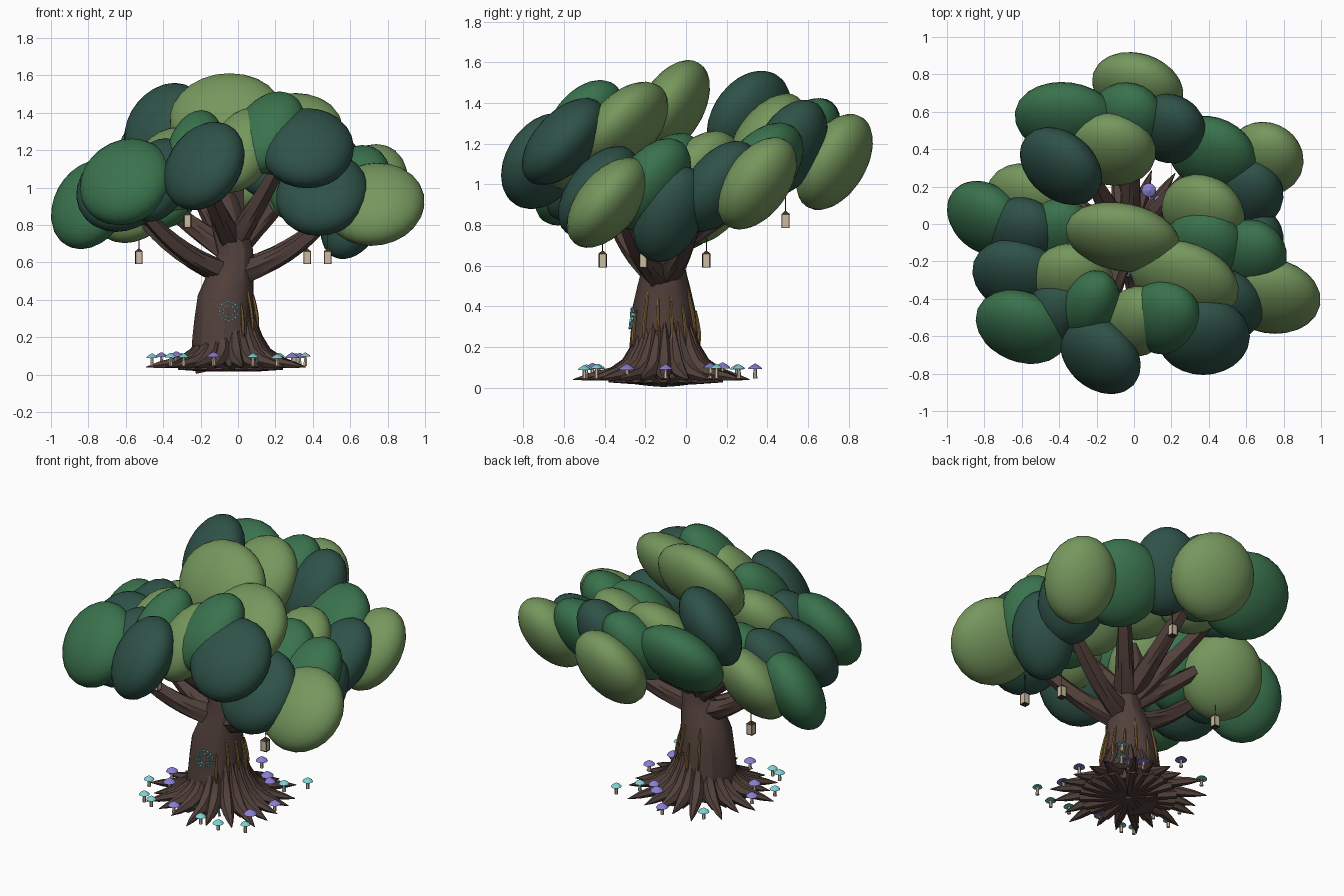
import bpy, bmesh, math, random
from mathutils import Vector, Matrix

random.seed(4)
if "Cube" in bpy.data.objects:
    bpy.data.objects.remove(bpy.data.objects["Cube"], do_unlink=True)


def material(name, rgb):
    m = bpy.data.materials.new(name)
    m.use_nodes = True
    m.diffuse_color = (*rgb, 1)
    m.node_tree.nodes["Principled BSDF"].inputs["Base Color"].default_value = (*rgb, 1)
    return m


BARK = material("brown bark", (0.085, 0.052, 0.044))
LIGHT = material("light leaf green", (0.18, 0.31, 0.11))
MID = material("mid leaf green", (0.042, 0.17, 0.075))
DARK = material("dark leaf green", (0.028, 0.085, 0.065))
PURPLE = material("purple cap", (0.25, 0.21, 0.64))
CYAN = material("cyan glow", (0.21, 0.64, 0.66))
CREAM = material("cream", (0.6, 0.5, 0.36))
GOLD = material("amber sap", (0.22, 0.13, 0.04))
METAL = material("dark metal", (0.06, 0.035, 0.025))


def finish(bm, name, mat, angle=40):
    """Turn a bmesh into a shaded object."""
    bmesh.ops.recalc_face_normals(bm, faces=bm.faces)
    mesh = bpy.data.meshes.new(name)
    bm.to_mesh(mesh)
    bm.free()
    mesh.materials.append(mat)
    obj = bpy.data.objects.new(name, mesh)
    bpy.context.collection.objects.link(obj)
    bpy.ops.object.select_all(action="DESELECT")
    obj.select_set(True)
    bpy.context.view_layer.objects.active = obj
    bpy.ops.object.shade_smooth_by_angle(angle=math.radians(angle))


def add_tube(bm, points, radii, sides=8, lobes=0, depth=0.0, twist=0.0):
    """Sweep a ridged ring along a path."""
    points = [Vector(p) for p in points]
    span = points[-1] - points[0]
    ref = span.cross(Vector((0, 0, 1)))
    ref = ref.normalized() if ref.length > 0.2 * span.length else Vector((1, 0, 0))
    rings = []
    for i, (p, r) in enumerate(zip(points, radii)):
        t = (points[min(i + 1, len(points) - 1)] - points[max(i - 1, 0)]).normalized()
        u = (ref - t * ref.dot(t)).normalized()
        v = t.cross(u)
        ring = []
        for k in range(sides):
            a = math.tau * k / sides
            rr = r * (1 + depth * math.cos(lobes * a + twist * i))
            ring.append(bm.verts.new(p + (u * math.cos(a) + v * math.sin(a)) * rr))
        rings.append(ring)
    for a, b in zip(rings, rings[1:]):
        for k in range(sides):
            n = (k + 1) % sides
            bm.faces.new((a[k], a[n], b[n], b[k]))
    bm.faces.new(rings[0])
    bm.faces.new(rings[-1])


def add_cone(bm, pos, r1, r2, depth, sides, spin=0.0, tilt=0.0):
    """Cone or prism standing with its base at pos."""
    m = (Matrix.Translation(pos) @ Matrix.Rotation(spin, 4, "Z") @ Matrix.Rotation(tilt, 4, "X")
         @ Matrix.Translation((0, 0, depth / 2)))
    bmesh.ops.create_cone(bm, cap_ends=True, segments=sides, radius1=r1, radius2=r2, depth=depth, matrix=m)


# Trunk: tilted foot, swollen belly, leaning and narrowing upward
bm = bmesh.new()
trunk = [(-.055, .042, .17), (-.075, .13, .172), (-.075, .2, .165), (-.072, .3, .157), (-.065, .4, .15),
         (-.043, .5, .128), (-.02, .58, .108), (-.015, .66, .096), (-.045, .78, .092), (-.08, .93, .08),
         (-.1, 1.08, .01)]
add_tube(bm, [(x, -.11, z) for x, z, r in trunk], [r for x, z, r in trunk], 24, 8, .025, .25)
finish(bm, "trunk", BARK, 25)

# Roots: flaring spikes all around the base, with an underside spoke each
bm = bmesh.new()
COUNT = 21
for i in range(COUNT):
    a = math.tau * (i + random.uniform(-.25, .25)) / COUNT
    reach = random.uniform(.39, .47)
    d = Vector((math.cos(a), math.sin(a), 0))
    c = Vector((-.04, -.1, 0))
    upper = ((.12, .33), (.146, .2), (.185, .115), (.26, .07), (reach * .84, .052), (reach, .04))
    lower = ((.02, .04), (.14, .042), (.28, .05))
    for profile, radii in ((upper, (.004, .03, .042, .036, .02, .002)), (lower, (.012, .03, .028))):
        add_tube(bm, [c + d * r + Vector((0, 0, z)) for r, z in profile], radii, 6)
finish(bm, "roots", BARK, 30)

# Branches: ridged limbs sweeping out, then up into the canopy (end point, start height)
bm = bmesh.new()
ends = [((-.55, -.4, .93), .54), ((-.6, -.05, .95), .53), ((-.48, .16, 1), .64), ((-.32, .42, 1.18), .66),
        ((.0, .6, 1.15), .68), ((.36, .33, 1.1), .66), ((.58, .08, .95), .55), ((.55, -.33, .92), .53),
        ((.25, -.4, 1.18), .7), ((-.2, -.55, 1.1), .7)]
for end, height in ends:
    end = Vector(end)
    start = Vector((-.03, -.11, height))
    bend = start.lerp(end, .58)
    bend.z = start.z + (.2 if height < .6 else .5) * (end.z - start.z)
    ts = [k / 9 for k in range(10)]
    path = [start * (1 - t) ** 2 + bend * 2 * t * (1 - t) + end * t * t for t in ts]
    add_tube(bm, path, [.062 - .034 * t for t in ts], 15, 5, .13, .35)
finish(bm, "branches", BARK, 30)

# Foliage: flattened ellipsoids as (x, y, z, half width, turn, tilt), angles in degrees
light_leaves = [(.02, .73, 1.11, .25, -18, 60), (-.12, .4, 1.22, .24, -12, 54), (.7, .35, 1.005, .21, -24, 54),
                (.73, -.385, .91, .27, -10, 51), (.37, .06, 1.04, .23, -30, 52), (.27, -.3, 1.285, .3, -20, 50),
                (-.06, -.07, 1.375, .31, -11, 60), (.02, -.52, 1.2, .18, -35, 54),
                (-.33, -.3, 1.1, .22, -8, 52), (-.56, .12, .93, .24, -28, 54)]
mid_leaves = [(-.36, .56, 1.2, .28, -8, 52), (-.04, .56, 1.2, .2, -28, 52), (.42, .37, 1.08, .25, -26, 52),
              (.62, -.17, 1.0, .2, -28, 54), (.16, -.5, 1.29, .2, -38, 52), (-.23, -.44, 1.19, .15, -20, 52),
              (-.6, -.55, 1.03, .255, -22, 57), (-.4, -.06, 1.0, .2, -12, 52), (-.79, .03, .91, .23, -40, 62),
              (.38, -.12, 1.03, .22, -18, 52)]
dark_leaves = [(-.39, .31, 1.32, .245, -40, 62), (.19, .51, 1.18, .2, -30, 60), (.6, .16, .99, .2, -25, 52),
               (.62, -.08, .855, .18, -48, 61), (-.18, -.7, 1.115, .24, -42, 60), (.37, -.6, 1.21, .25, 0, 47),
               (.45, -.43, .965, .25, -12, 52), (-.62, -.28, .99, .25, -18, 54), (-.43, -.5, 1.04, .17, -25, 52),
               (-.6, -.05, 1.0, .2, -32, 54)]
for label, mat, leaves in (("light", LIGHT, light_leaves), ("mid", MID, mid_leaves), ("dark", DARK, dark_leaves)):
    for i, (x, y, z, half, turn, tilt) in enumerate(leaves):
        bm = bmesh.new()
        m = (Matrix.Translation((x, y, z)) @ Matrix.Rotation(math.radians(turn), 4, "Z")
             @ Matrix.Rotation(math.radians(tilt), 4, "X") @ Matrix.Diagonal((half, .26, .147, 1)))
        bmesh.ops.create_uvsphere(bm, u_segments=24, v_segments=16, radius=1, matrix=m)
        finish(bm, f"{label}_foliage_{i + 1}", mat, 60)

# Lanterns: cream box in a thin metal frame, hung from a rod
glass, frame = bmesh.new(), bmesh.new()
for x, y, z in [(-.53, .1, .59), (.37, -.21, .59), (.48, -.41, .59), (-.27, -.43, .785), (.12, .49, .785)]:
    add_cone(glass, (x, y, z + .003), .026, .026, .064, 4, math.pi / 4)
    add_cone(frame, (x, y, z), .028, .028, .004, 4, math.pi / 4)
    add_cone(frame, (x, y, z + .067), .031, .006, .016, 4, math.pi / 4)
    add_cone(frame, (x, y, z + .08), .0025, .0025, .14, 5)
    for k in range(4):
        a = math.pi / 4 + k * math.pi / 2
        add_cone(frame, (x + .026 * math.cos(a), y + .026 * math.sin(a), z), .0018, .0018, .068, 4)
finish(glass, "lantern_panes", CREAM)
finish(frame, "lantern_frames", METAL)

# Mushrooms: domed caps in two colours among the roots
cyan_spots = [(-.36, -.43), (-.29, -.46), (.21, -.5), (.36, -.44), (.22, .15), (.31, .26), (-.3, .25),
              (-.46, -.24), (.08, -.49)]
purple_spots = [(-.33, -.22), (-.13, -.46), (.29, -.29), (.33, -.1), (.08, .18), (-.07, .34), (-.41, -.08),
                (.14, .12)]
stems = bmesh.new()
for label, mat, spots, size in (("cyan", CYAN, cyan_spots, .032), ("purple", PURPLE, purple_spots, .038)):
    caps = bmesh.new()
    for x, y in spots:
        s = size * random.uniform(.9, 1.05)
        h = random.uniform(.045, .06)
        pos = Vector((x, y, .045))
        add_cone(stems, pos, .011, .008, h, 6)
        for base, r1, r2 in ((0, 1, .85), (.25, .85, .5), (.5, .5, .1)):
            add_cone(caps, pos + Vector((0, 0, h - .004 + s * base)), s * r1, s * r2, s * .25, 12)
    finish(caps, f"{label}_mushroom_caps", mat, 60)
finish(stems, "mushroom_stems", CREAM)

# Crystals: small slender spikes near the trunk foot
bm = bmesh.new()
for x, y in [(-.08, .14), (.1, -.33), (-.27, -.32), (.2, -.02)]:
    add_cone(bm, (x, y, .04), .009, .001, .08, 5, x, .2)
finish(bm, "crystals", CYAN, 20)

# Amber sap: thin runs down the bark on the left side and back
bm = bmesh.new()
for i in range(8):
    a = math.radians(-58 + i * 24)
    low = .2 + .03 * (i % 3)
    high = low + .18 + .07 * (i % 2)
    path = []
    for k in range(6):
        z = low + (high - low) * k / 5
        r = .176 - .32 * max(0, z - .26) ** 1.35
        path.append((-.066 + r * math.cos(a), -.11 + r * math.sin(a), z))
    add_tube(bm, path, (.004, .009, .01, .009, .008, .005), 6)
finish(bm, "sap_runs", GOLD)

# Carved sign: glowing rings of small plates on the front of the trunk
bm = bmesh.new()
for radius, plates in ((.05, 16), (.03, 9)):
    for k in range(plates):
        a = math.tau * k / plates
        x, z = -.05 + radius * math.cos(a), .34 + radius * math.sin(a)
        y = -.118 - math.sqrt((.157 - .1 * (z - .32)) ** 2 - (x + .068) ** 2)
        m = Matrix.Translation((x, y, z)) @ Matrix.Rotation(-a, 4, "Y") @ Matrix.Diagonal((.007, .009, .016, 1))
        bmesh.ops.create_cube(bm, size=1, matrix=m)
finish(bm, "glowing_rings", CYAN)
